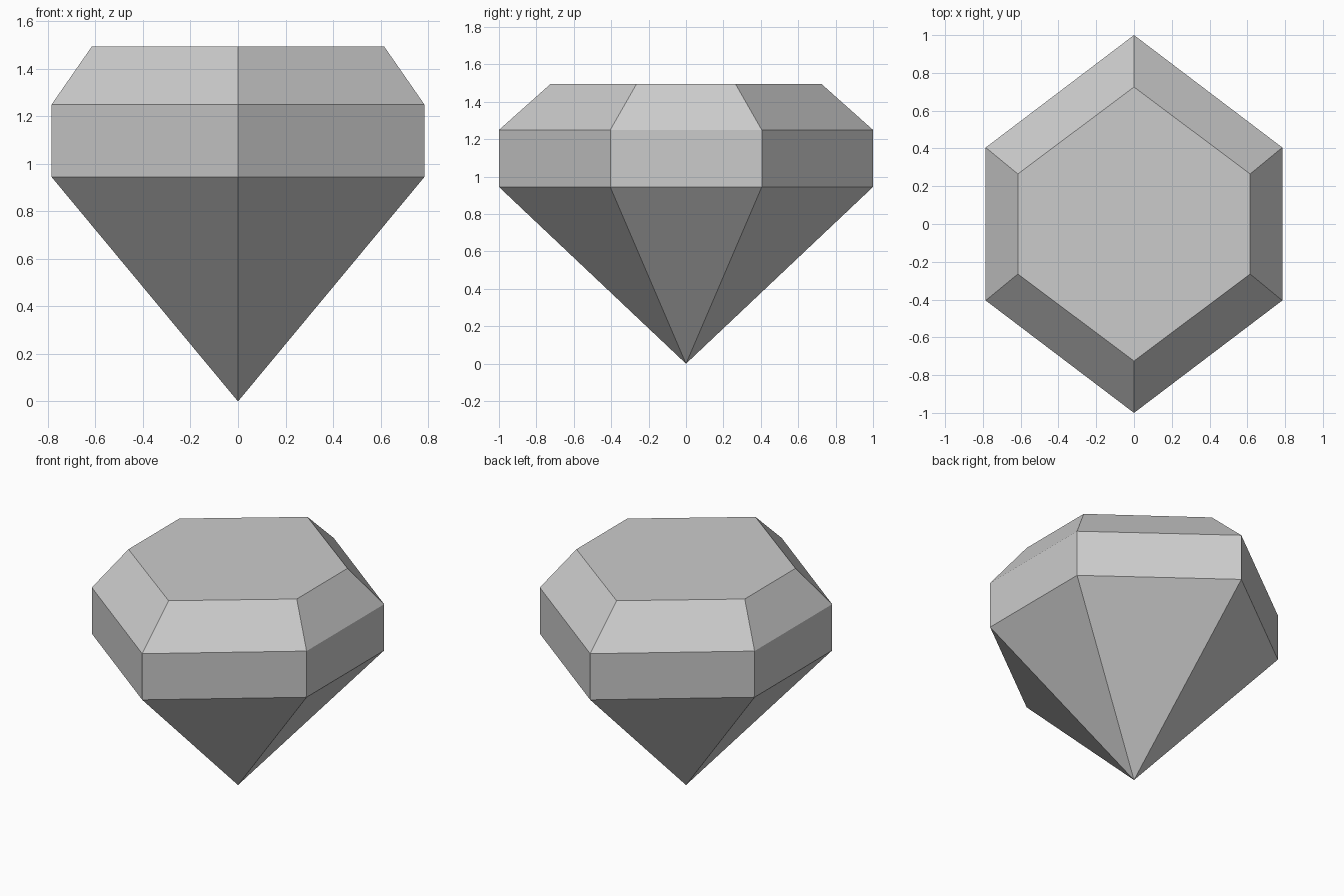
import bpy
import bmesh

cube = bpy.data.objects.get("Cube")
if cube:
    bpy.data.objects.remove(cube, do_unlink=True)

# Single grey stone colour
grey = bpy.data.materials.new("stone_grey")
grey.use_nodes = True
colour = (0.6, 0.6, 0.6, 1)
grey.diffuse_color = colour
grey.node_tree.nodes["Principled BSDF"].inputs["Base Color"].default_value = colour

bm = bmesh.new()


def hexagon(side_x, side_y, tip_y, z):
    """Ring of six vertices with its tips on the y axis."""
    outline = [(0, -tip_y), (side_x, -side_y), (side_x, side_y),
               (0, tip_y), (-side_x, side_y), (-side_x, -side_y)]
    return [bm.verts.new((x, y, z)) for x, y in outline]


# Girdle band and the smaller flat table on top
lower = hexagon(0.785, 0.405, 1, 0.945)
upper = hexagon(0.785, 0.405, 1, 1.25)
table = hexagon(0.615, 0.265, 0.725, 1.495)
point = bm.verts.new((0, 0, 0))

# Pavilion, girdle and crown facets
for i in range(6):
    j = (i + 1) % 6
    bm.faces.new((point, lower[j], lower[i]))
    for ring, above in ((lower, upper), (upper, table)):
        bm.faces.new((ring[i], ring[j], above[j], above[i]))
bm.faces.new(table)
bmesh.ops.recalc_face_normals(bm, faces=bm.faces)

mesh = bpy.data.meshes.new("gemstone")
bm.to_mesh(mesh)
bm.free()
mesh.materials.append(grey)
gem = bpy.data.objects.new("gemstone", mesh)
bpy.context.collection.objects.link(gem)
